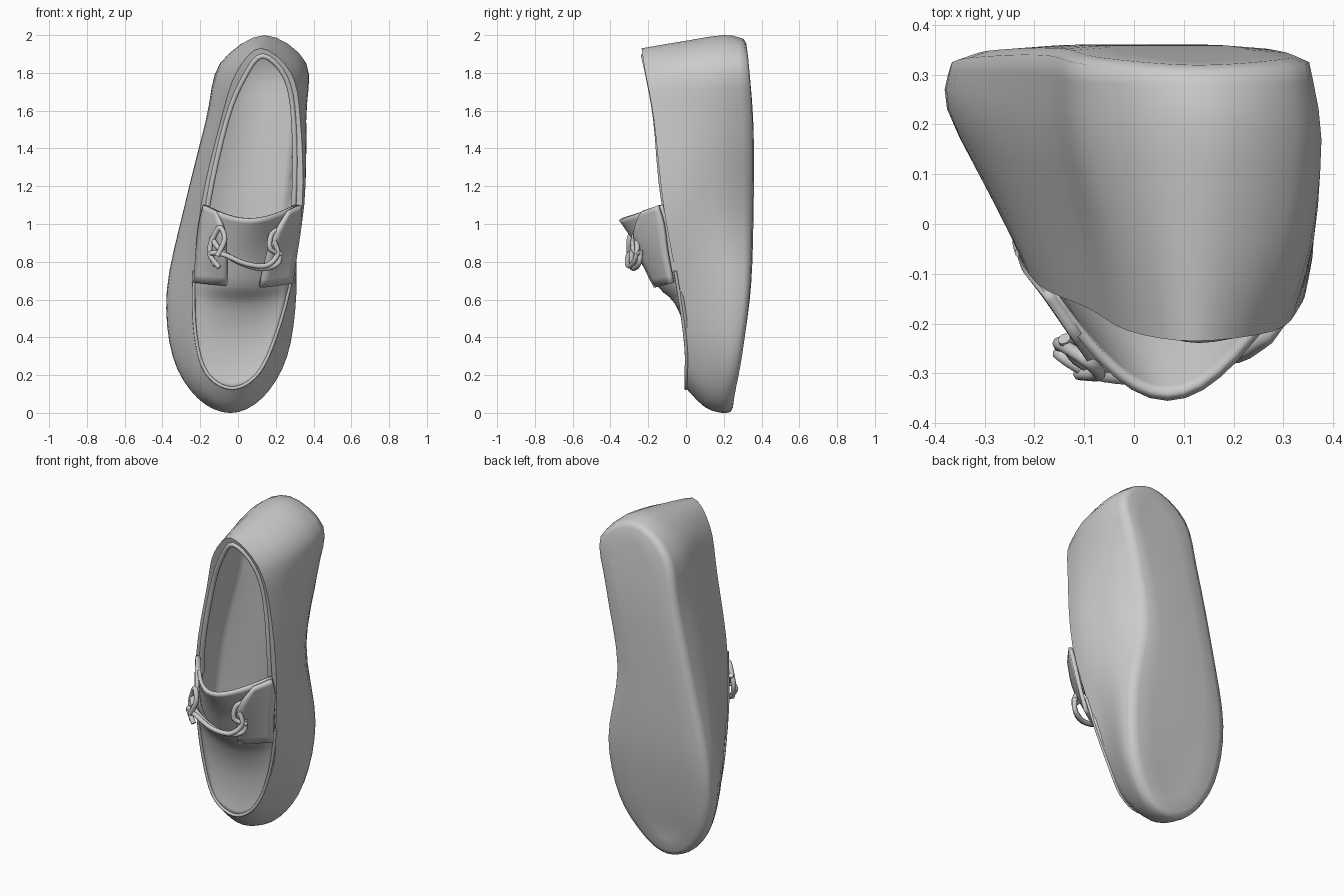
import bpy, math
from mathutils import Vector as V

if "Cube" in bpy.data.objects:
    bpy.data.objects.remove(bpy.data.objects["Cube"])


def spline(pts, n, closed=False):
    """Catmull-Rom resampling of a list of vectors."""
    m, out = len(pts), []
    get = (lambda i: pts[i % m]) if closed else (lambda i: pts[max(0, min(m - 1, i))])
    for i in range(m if closed else m - 1):
        a, b, c, d = (get(i + k) for k in (-1, 0, 1, 2))
        for s in range(n):
            t = s / n
            out.append(0.5 * (2 * b + (c - a) * t + (2 * a - 5 * b + 4 * c - d) * t * t
                              + (3 * b - a - 3 * c + d) * t ** 3))
    return out if closed else out + [pts[-1].copy()]


def smooth(ob, angle):
    bpy.ops.object.select_all(action='DESELECT')
    ob.select_set(True)
    bpy.context.view_layer.objects.active = ob
    bpy.ops.object.shade_smooth_by_angle(angle=math.radians(angle))


def mesh_object(name, verts, faces, angle=50):
    me = bpy.data.meshes.new(name)
    me.from_pydata([tuple(v) for v in verts], [], faces)
    ob = bpy.data.objects.new(name, me)
    bpy.context.collection.objects.link(ob)
    smooth(ob, angle)
    return ob


def grid_object(name, rows, thick):
    n = len(rows[0])
    faces = [(r * n + c, r * n + c + 1, (r + 1) * n + c + 1, (r + 1) * n + c)
             for r in range(len(rows) - 1) for c in range(n - 1)]
    ob = mesh_object(name, [p for r in rows for p in r], faces)
    mod = ob.modifiers.new("thickness", 'SOLIDIFY')
    mod.thickness, mod.offset = thick, -1
    return ob


def tube(name, pts, radius):
    cu = bpy.data.curves.new(name, 'CURVE')
    cu.dimensions, cu.bevel_depth, cu.bevel_resolution = '3D', radius, 2
    sp = cu.splines.new('POLY')
    sp.points.add(len(pts) - 1)
    for q, p in zip(sp.points, pts):
        q.co = (*p, 1)
    cu.use_fill_caps = True
    ob = bpy.data.objects.new(name, cu)
    bpy.context.collection.objects.link(ob)
    return ob


def ring(toe, heel, zs, lefts, rights, ys):
    """Closed outline: toe, up the left side, heel, down the right side."""
    side = list(zip(lefts, ys, zs))
    other = list(zip(rights, ys, zs))[::-1]
    return spline([V(p) for p in [toe, *side, heel, *other]], 4, True)


def inset(outline, f, fz, dy):
    """Narrow an outline about its centre line and shift it in y."""
    n, out = len(outline), []
    for i, p in enumerate(outline):
        cx = (p.x + outline[(n - i) % n].x) / 2
        out.append(V((cx + (p.x - cx) * f, p.y + dy, .98 + (p.z - .98) * fz)))
    return out


# Shoe body: outlines from the sole, up the sides, over the rim, down to the insole
sole = ring((-.04, .235, .005), (.13, .305, 1.98), (.08, .3, .65, 1.1, 1.55, 1.85),
            (-.205, -.335, -.365, -.275, -.17, -.095), (.11, .245, .29, .22, .295, .345),
            (.245, .285, .325, .338, .338, .32))
low = ring((-.04, .19, 0), (.14, .2, 2.0), (.08, .3, .65, 1.1, 1.55, 1.85),
           (-.215, -.342, -.372, -.28, -.165, -.085), (.13, .26, .31, .3, .35, .362),
           (.2, .22, .23, .2, .18, .17))
mid = ring((-.04, .1, .03), (.13, -.03, 1.965), (.11, .32, .65, 1.1, 1.55, 1.84),
           (-.19, -.265, -.28, -.23, -.12, -.035), (.1, .2, .275, .35, .36, .335),
           (.09, .07, .04, 0, -.02, -.04))
rim = ring((-.03, 0, .13), (.12, -.235, 1.93), (.19, .35, .65, 1.1, 1.55, 1.8),
           (-.15, -.215, -.235, -.195, -.09, -.01), (.09, .18, .27, .34, .33, .28),
           (0, 0, -.04, -.12, -.17, -.215))
lip = ring((-.03, .03, .17), (.13, -.225, 1.89), (.22, .36, .65, 1.1, 1.55, 1.78),
           (-.13, -.19, -.21, -.16, -.06, .035), (.07, .16, .24, .295, .295, .25),
           (.03, .03, 0, -.115, -.16, -.2))
insole = ring((-.03, .15, .1), (.14, .12, 1.92), (.17, .35, .65, 1.1, 1.55, 1.83),
              (-.17, -.25, -.28, -.22, -.1, -.03), (.1, .19, .25, .26, .3, .3),
              (.15, .15, .15, .13, .12, .12))
N = len(sole)
wall = [spline([sole[i], low[i], mid[i], rim[i]], 3) for i in range(N)]
rings = [inset(sole, .55, .9, .02), inset(sole, .87, .975, .014)]
rings += [[wall[i][k] for i in range(N)] for k in range(10)]
rings += [lip, insole, inset(insole, .88, .96, .04)]
faces = []
for r in range(len(rings) - 1):
    for i in range(N):
        j = (i + 1) % N
        faces.append((r * N + i, r * N + j, (r + 1) * N + j, (r + 1) * N + i))
for base, flip in ((0, True), ((len(rings) - 1) * N, False)):
    for i in range(N // 2):      # strips across the tread and insole
        a, b, c, d = i, i + 1, N - 1 - i, (N - i) % N
        f = [base + k for k in dict.fromkeys((a, b, c, d))]
        faces.append(f[::-1] if flip else f)
mesh_object("shoe_body", [p for r in rings for p in r], faces, 75)

# Rolled collar around the opening
tube("collar_piping", lip[15:N - 14], .014)

# Vamp and tongue: arches across the front, (edge z, left x, right x, edge y, peak y, middle z)
arches = [(.19, -.15, .09, 0, 0, .13), (.3, -.2, .16, 0, .012, .25),
          (.45, -.225, .22, -.01, .0, .42), (.6, -.235, .265, -.03, -.06, .58),
          (.69, -.235, .28, -.05, -.15, .67), (.85, -.225, .3, -.08, -.23, .83),
          (1.0, -.21, .32, -.1, -.3, .94), (1.1, -.185, .32, -.13, -.355, 1.02)]


def arch_point(row, u, lift=0):
    z, xl, xr, ye, yp, zm = row
    s = math.sin(math.pi * u)
    return V((xl + (xr - xl) * u, ye + (yp - ye) * s - lift, z + (zm - z) * s))


columns = [spline([arch_point(a, k / 14) for a in arches], 3) for k in range(15)]
grid_object("vamp_and_tongue", [list(r) for r in zip(*columns)], .02)

# Raised seam around the toe panel
tube("toe_seam", rim[N - 13:] + rim[:14], .009)

# Lacing flaps: narrower at the top, lifting off the tongue in the middle
for name, u0, side, lift in (("left_lace_flap", 0, 1, .055), ("right_lace_flap", 1, -1, .025)):
    rows = []
    for row, width, k in zip(arches[4:], (.33, .29, .24, .12), (.2, .9, .7, .1)):
        rows.append([arch_point(row, u0 + side * width * t / 5, .012 + lift * k * (t / 5) ** 1.5)
                     for t in range(6)])
    rows = [list(r) for r in zip(*[spline(list(c), 3) for c in zip(*rows)])]
    grid_object(name, rows, .022)

# Laces
laces = {
    "lace_lower": [(-.14, -.23, .93), (-.1, -.28, .87), (0, -.29, .8), (.12, -.28, .765),
                   (.21, -.25, .79), (.22, -.24, .86)],
    "lace_upper": [(-.1, -.28, .77), (-.15, -.26, .84), (-.08, -.3, .84), (.04, -.31, .79),
                   (.15, -.29, .78), (.21, -.26, .84), (.19, -.26, .91)],
    "lace_loop_left": [(-.12, -.27, .78), (-.15, -.24, .87), (-.1, -.27, .98), (-.07, -.3, .92),
                       (-.11, -.3, .83)],
    "lace_loop_right": [(.24, -.23, .98), (.18, -.27, .95), (.17, -.28, .87), (.23, -.24, .84)],
}
for name, pts in laces.items():
    tube(name, spline([V(p) for p in pts], 5), .014)
